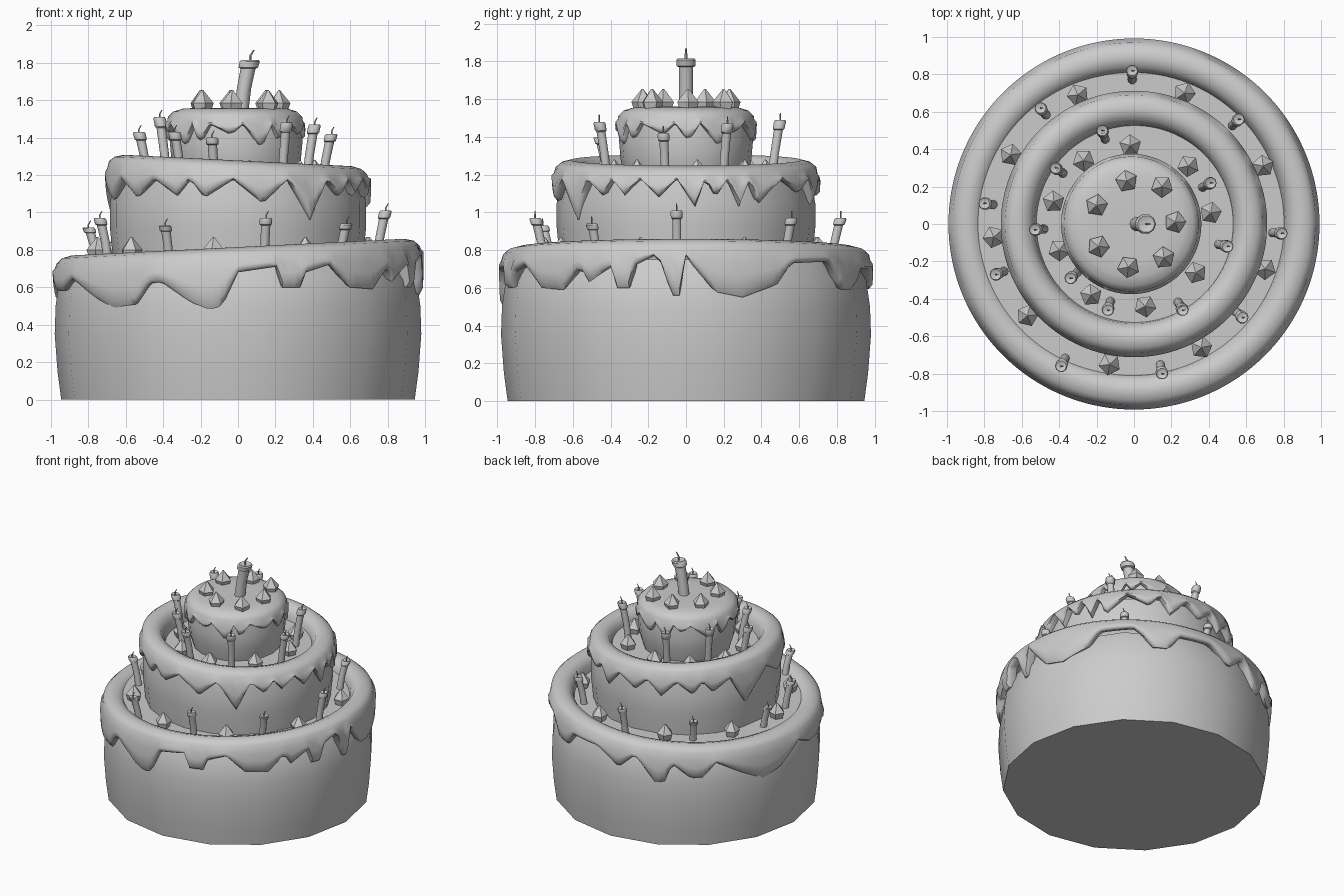
import bpy, bmesh, math
from mathutils import Vector

if "Cube" in bpy.data.objects:
    bpy.data.objects.remove(bpy.data.objects["Cube"])


def make_object(name, bm, smooth=None):
    bmesh.ops.recalc_face_normals(bm, faces=bm.faces[:])
    me = bpy.data.meshes.new(name)
    bm.to_mesh(me)
    bm.free()
    ob = bpy.data.objects.new(name, me)
    bpy.context.collection.objects.link(ob)
    if smooth:
        bpy.ops.object.select_all(action='DESELECT')
        ob.select_set(True)
        bpy.context.view_layer.objects.active = ob
        bpy.ops.object.shade_smooth_by_angle(angle=math.radians(smooth))
    return ob


def skin(bm, rings, cap_start=True, cap_end=True):
    """Join a list of closed loops of points with quads."""
    loops = [[bm.verts.new(p) for p in ring] for ring in rings]
    n = len(loops[0])
    for a, b in zip(loops, loops[1:]):
        for i in range(n):
            j = (i + 1) % n
            bm.faces.new((a[i], a[j], b[j], b[i]))
    if cap_start:
        bm.faces.new(loops[0][::-1])
    if cap_end:
        bm.faces.new(loops[-1])


def circle(n, r, z, cx=0, cy=0):
    return [(cx + r * math.cos(2 * math.pi * i / n), cy + r * math.sin(2 * math.pi * i / n), z)
            for i in range(n)]


def tier(name, profile, n, cx=0):
    bm = bmesh.new()
    skin(bm, [circle(n, r, z, cx) for r, z in profile])
    make_object(name, bm, 50)


def drip_height(drips, deg):
    pts = [(drips[-1][0] - 360, drips[-1][1])] + drips + [(drips[0][0] + 360, drips[0][1])]
    for (a, za), (b, zb) in zip(pts, pts[1:]):
        if a <= deg <= b:
            return za + (zb - za) * (deg - a) / (b - a)


def icing(name, R, rim, shoulder, drips, tilt=0, cx=0, n=180, cap=False):
    """Rim profile (r, z), then a curtain hanging from the shoulder to the drip line."""
    columns = []
    for i in range(n):
        a = 2 * math.pi * i / n
        d = drip_height(drips, 360 * i / n)
        t = tilt * math.cos(a)
        col = [(r, z + t * r) for r, z in rim]
        top = shoulder + t * R
        col += [(R - off, top + (d - top) * f)
                for off, f in ((.012, .3), (0, .55), (.002, .85), (.022, 1))]
        col.append((R - .07, d + .02))
        columns.append([(cx + r * math.cos(a), r * math.sin(a), z) for r, z in col])
    bm = bmesh.new()
    skin(bm, list(zip(*columns)), cap, False)
    make_object(name, bm, 60)


# cake tiers
tier("bottom_tier", [(.945, 0), (.965, .15), (.98, .35), (.975, .5), (.955, .64), (.9, .75)], 16)
tier("middle_tier", [(.665, .72), (.685, .92), (.685, 1.05), (.66, 1.17)], 20)
tier("top_tier", [(.31, 1.15), (.345, 1.27), (.355, 1.38), (.34, 1.5)], 20, -.01)

# icing with drips, listed as (angle, lower edge height)
bottom_drips = [
    (0, .77), (2, .72), (9, .58), (18, .55), (30, .62), (35, .73), (50, .74), (54, .68), (58, .59),
    (65, .59), (70, .7), (85, .7), (95, .58), (103, .7), (112, .5), (116, .52), (119, .66),
    (127, .55), (132, .55), (138, .66), (150, .55), (160, .47), (170, .52), (180, .66), (190, .58),
    (198, .58), (206, .64), (219, .54), (227, .49), (236, .51), (241, .62), (245, .63), (255, .52),
    (261, .48), (265, .5), (270, .68), (282, .71), (284, .6), (290, .6), (292, .68), (300, .72),
    (308, .6), (318, .59), (325, .71), (328, .63), (336, .71), (338, .6), (342, .6), (344, .72),
    (350, .77), (353, .72), (355, .56), (359, .56)]
icing("bottom_icing", .992, [(.80, .70), (.812, .76), (.84, .8), (.89, .815), (.94, .802), (.97, .775)],
      .765, bottom_drips, .05)

middle_angles_tips = [(4, 1.03), (13, 1.08), (24, 1.03), (33, 1.04), (59, 1.1), (72, 1.04), (93, 1.08),
                      (110, 1.06), (129, 1.08), (141, 1.09), (163, .95), (197, 1.06), (219, 1.08),
                      (242, 1.09), (255, 1.08), (281, 1.05), (304, .96), (321, 1.08), (332, 1.09), (348, 1.08)]
middle_drips = []
for k, (a, z) in enumerate(middle_angles_tips):
    b = middle_angles_tips[(k + 1) % len(middle_angles_tips)][0]
    middle_drips += [(a, z), (a + ((b - a) % 360) / 2, 1.175)]
middle_drips.sort()
icing("middle_icing", .712, [(.52, 1.13), (.532, 1.21), (.56, 1.26), (.61, 1.278), (.66, 1.265), (.69, 1.24)],
      1.225, middle_drips, -.05)

top_drips = []
for k in range(15):
    a = k * 24 + 4 * math.sin(k * 2.3)
    tip = 1.39 + .035 * math.sin(k * 4.1)
    top_drips += [(a, tip), (a + 5, tip + .01), (a + 12, 1.47)]
icing("top_icing", .375, [(.02, 1.555), (.2, 1.56), (.28, 1.555), (.33, 1.54), (.36, 1.51)],
      1.5, sorted(top_drips), 0, -.015, 180, True)


# candles: bent tapering wax with a flared rim and a wick
def candle(name, base, tip, r):
    base, tip = Vector(base), Vector(tip)
    axis = tip - base
    bm = bmesh.new()
    prof = [(0, 1.0), (.45, .95), (.84, 1.0), (.86, 1.3), (.97, 1.35), (1, 1.15), (.97, .6)]
    rings = []
    for f, s in prof:
        c = base + axis * f
        c.x -= axis.x * .5 * f * (1 - f)
        c.y -= axis.y * .5 * f * (1 - f)
        rings.append(circle(10, r * s, c.z, c.x, c.y))
    skin(bm, rings)
    w = r * .18
    skin(bm, [circle(5, w, tip.z - .02, tip.x, tip.y), circle(5, w, tip.z + r * .6, tip.x, tip.y),
              circle(5, w * .7, tip.z + r * 1.1 + .01, tip.x + r * .5, tip.y)])
    make_object(name, bm, 40)


bottom_candles = [(-.01, .82, .97), (-.5, .62, .92), (-.8, .11, .92), (-.74, -.27, .97), (-.39, -.76, .93),
                  (.15, -.8, .97), (.58, -.5, .94), (.79, -.05, 1.01), (.56, .56, .97)]
middle_candles = [(-.17, .5, 1.49), (-.42, .3, 1.51), (-.53, -.03, 1.43), (-.34, -.29, 1.43),
                  (-.14, -.46, 1.4), (.26, -.46, 1.48), (.5, -.12, 1.42), (.41, .22, 1.47)]
for label, items, floor in (("bottom", bottom_candles, .73), ("middle", middle_candles, 1.15)):
    for x, y, z in items:
        k = 1 - .05 / math.hypot(x, y)
        candle(label + "_candle", (x * k, y * k, floor), (x, y, z), .025)
candle("large_candle", (.015, 0, 1.53), (.065, 0, 1.815), .04)


# faceted five-sided berries
def berry(name, x, y, z, turn):
    bm = bmesh.new()
    rings = []
    for r, h in ((.045, 0), (.06, .045), (.004, .115)):
        rings.append([(x + r * math.cos(turn + i * 1.2566), y + r * math.sin(turn + i * 1.2566), z + h)
                      for i in range(5)])
    skin(bm, rings)
    make_object(name, bm)


berries = {
    "bottom": (.755, [(-.3, .69), (.27, .7), (.69, .31), (.7, -.24), (.36, -.66), (-.13, -.75),
                      (-.57, -.49), (-.75, -.07), (-.66, .37)]),
    "middle": (1.165, [(-.02, .42), (.29, .31), (.41, .06), (.33, -.26), (.06, -.44), (-.23, -.38),
                       (-.4, -.14), (-.43, .12), (-.27, .34)]),
    "top": (1.54, [(-.04, .23), (.15, .2), (.22, .01), (.16, -.18), (-.03, -.23), (-.19, -.12), (-.2, .1)])}
for label, (z, spots) in berries.items():
    for x, y in spots:
        berry(label + "_berry", x, y, z, math.atan2(y, x))
